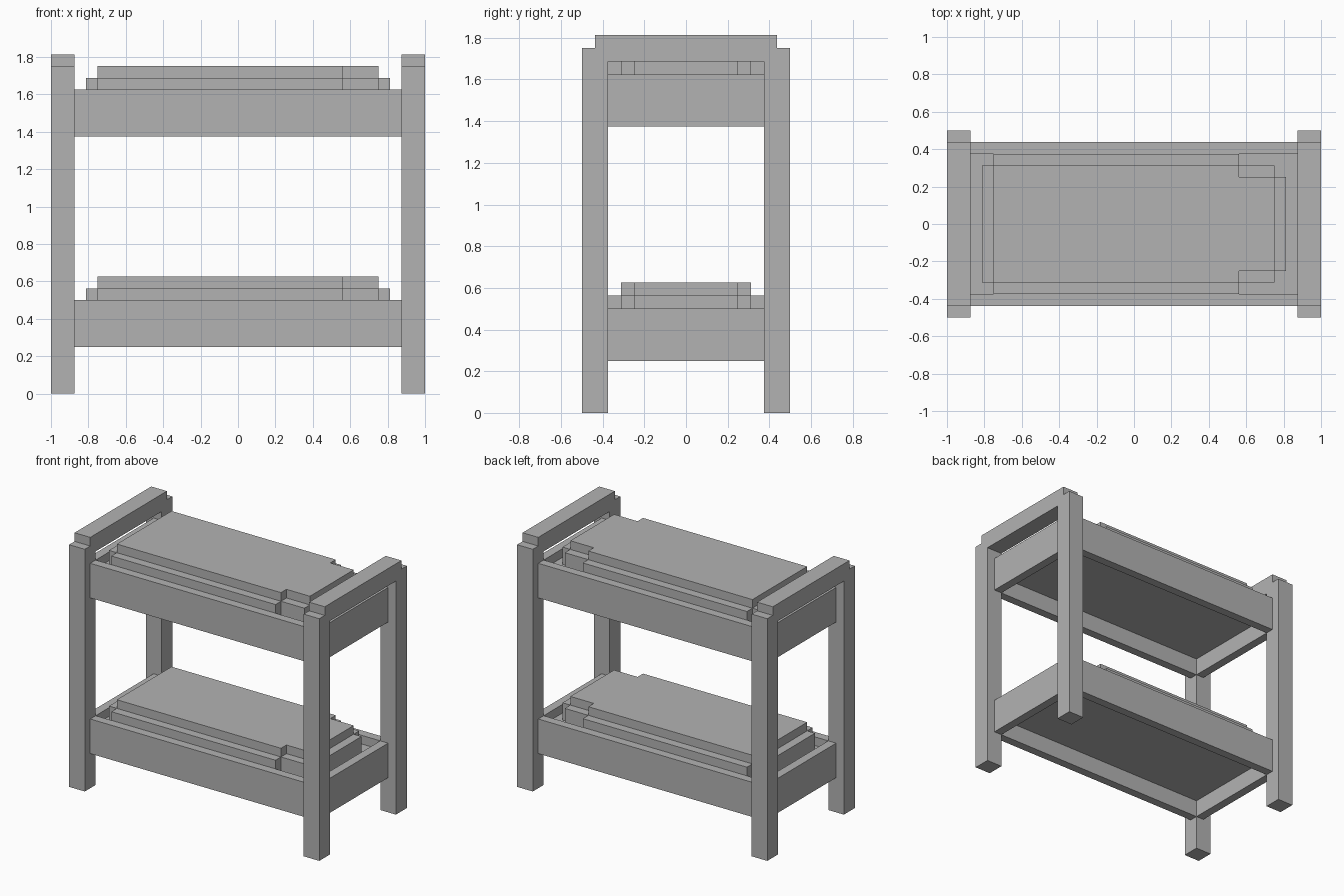
import bpy
import bmesh
from mathutils import Vector

cube = bpy.data.objects.get("Cube")
if cube:
    bpy.data.objects.remove(cube, do_unlink=True)

U = 1 / 16  # modular step used for every part

grey = bpy.data.materials.new("plain grey")
grey.use_nodes = True
grey.diffuse_color = (0.45, 0.45, 0.45, 1)
grey.node_tree.nodes["Principled BSDF"].inputs["Base Color"].default_value = grey.diffuse_color


def prism(name, outline, depth):
    """Extrude a closed planar outline along the depth vector (in steps)."""
    bm = bmesh.new()
    face = bm.faces.new([bm.verts.new(Vector(p) * U) for p in outline])
    grown = bmesh.ops.extrude_face_region(bm, geom=[face], use_keep_orig=True)["geom"]
    moved = [g for g in grown if isinstance(g, bmesh.types.BMVert)]
    bmesh.ops.translate(bm, verts=moved, vec=Vector(depth) * U)
    bmesh.ops.recalc_face_normals(bm, faces=bm.faces)
    mesh = bpy.data.meshes.new(name)
    bm.to_mesh(mesh)
    bm.free()
    mesh.materials.append(grey)
    obj = bpy.data.objects.new(name, mesh)
    bpy.context.collection.objects.link(obj)
    return obj


def box(name, x0, x1, y0, y1, z0, z1):
    corners = [(x0, y0, z0), (x1, y0, z0), (x1, y1, z0), (x0, y1, z0)]
    return prism(name, corners, (0, 0, z1 - z0))


def layer(name, half, z0, z1):
    """Mattress layer: half outline mirrored across y."""
    pts = half + [(x, -y) for x, y in reversed(half)]
    return prism(name, [(x, y, z0) for x, y in pts], (0, 0, z1 - z0))


# End frames: two posts joined by a stepped top rail
half_arch = [(6, 27), (6, 0), (8, 0), (8, 28), (7, 28), (7, 29)]
arch = half_arch + [(-y, z) for y, z in reversed(half_arch)]
for side, x in (("left", 14), ("right", -16)):
    prism(side + "_end_frame", [(x, y, z) for y, z in arch], (2, 0, 0))

# Stepped mattress outlines, narrower at the head end
lower_half = [(-13, 5), (-12, 5), (-12, 6), (9, 6), (9, 5), (12, 5), (12, 4), (13, 4)]
upper_half = [(-12, 5), (9, 5), (9, 4), (12, 4)]

# Two bunks: rails, end boards, base panel and mattress
for bunk, z in (("lower", 4), ("upper", 22)):
    for s, side in ((-1, "front"), (1, "back")):
        y0, y1 = sorted((s * 6, s * 7))
        box(f"{bunk}_{side}_rail", -14, 14, y0, y1, z, z + 4)
    for s, side in ((1, "left"), (-1, "right")):
        x0, x1 = sorted((s * 14, s * 15))
        box(f"{bunk}_{side}_end_board", x0, x1, -6, 6, z, z + 4)
    box(f"{bunk}_base_panel", -14, 14, -6, 6, z + 2, z + 3)
    layer(f"{bunk}_mattress", lower_half, z + 3, z + 5)
    layer(f"{bunk}_mattress_top", upper_half, z + 5, z + 6)
